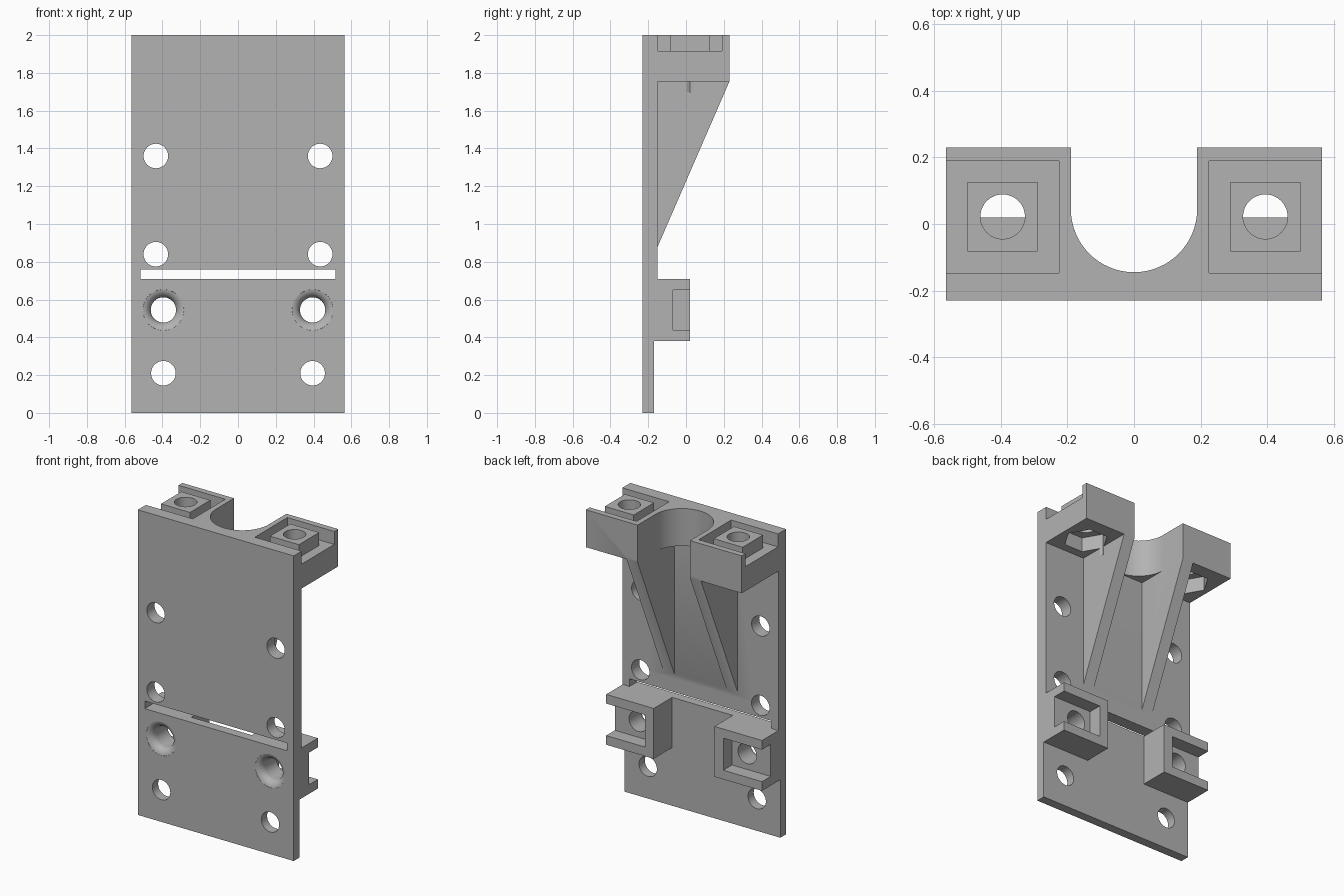
import bpy, bmesh, math
from mathutils import Vector

cube = bpy.data.objects.get("Cube")
if cube:
    bpy.data.objects.remove(cube, do_unlink=True)

grey = bpy.data.materials.new("plain grey")
grey.use_nodes = True
colour = (0.45, 0.45, 0.45, 1)
grey.diffuse_color = colour
grey.node_tree.nodes["Principled BSDF"].inputs["Base Color"].default_value = colour


def finish(name, bm):
    bmesh.ops.recalc_face_normals(bm, faces=bm.faces)
    mesh = bpy.data.meshes.new(name)
    bm.to_mesh(mesh)
    bm.free()
    mesh.materials.append(grey)
    ob = bpy.data.objects.new(name, mesh)
    bpy.context.collection.objects.link(ob)
    return ob


def prism(name, points, vec):
    bm = bmesh.new()
    face = bm.faces.new([bm.verts.new(p) for p in points])
    new = bmesh.ops.extrude_face_region(bm, geom=[face])["geom"]
    bmesh.ops.translate(bm, vec=vec, verts=[v for v in new if isinstance(v, bmesh.types.BMVert)])
    return finish(name, bm)


def side_prism(name, profile, x0, x1):
    return prism(name, [(x0, y, z) for y, z in profile], (x1 - x0, 0, 0))


def box(name, x, y, z):
    x, y = sorted(x), sorted(y)
    profile = [(y[0], z[0]), (y[1], z[0]), (y[1], z[1]), (y[0], z[1])]
    return side_prism(name, profile, x[0], x[1])


def lathe(name, centre, axis, rings, n=48):
    """Closed turned solid; rings are (position along axis, radius)."""
    bm = bmesh.new()
    loops = []
    for h, r in rings:
        loop = []
        for i in range(n):
            a = 2 * math.pi * i / n
            u, v = r * math.cos(a), r * math.sin(a)
            p = (u, h, v) if axis == "y" else (u, v, h)
            loop.append(bm.verts.new(Vector(centre) + Vector(p)))
        loops.append(loop)
    for a, b in zip(loops, loops[1:]):
        for i in range(n):
            j = (i + 1) % n
            bm.faces.new((a[i], a[j], b[j], b[i]))
    bm.faces.new(loops[0])
    bm.faces.new(loops[-1])
    return finish(name, bm)


def combine(target, tool, operation):
    mod = target.modifiers.new("combine", "BOOLEAN")
    mod.object, mod.operation, mod.solver = tool, operation, "EXACT"
    tool.hide_render = True
    graph = bpy.context.evaluated_depsgraph_get()
    mesh = bpy.data.meshes.new_from_object(target.evaluated_get(graph))
    target.modifiers.clear()
    target.data = mesh
    bpy.data.objects.remove(tool, do_unlink=True)


W, FRONT, BACK = 0.565, -0.23, 0.23
HOLE_X, HOLE_Y, BRACKET_Z, R = 0.395, 0.022, 0.545, 0.067

# Back plate with the overhanging top block
profile = [(FRONT, 0), (-0.17, 0), (-0.17, 0.71), (-0.15, 0.71), (-0.15, 1.755),
           (BACK, 1.755), (BACK, 2), (FRONT, 2)]
body = side_prism("mounting_plate", profile, -W, W)

# Round-bottomed channel through the top block
arc = [math.pi + math.pi * i / 32 for i in range(33)]
channel = [(0.19 * math.cos(a), 0.045 + 0.19 * math.sin(a), 1.7) for a in arc]
channel += [(0.19, 0.4, 1.7), (-0.19, 0.4, 1.7)]
combine(body, prism("channel", channel, (0, 0, 0.5)), "DIFFERENCE")

# Long slot across the plate
combine(body, box("slot", (-0.515, 0.515), (-0.4, 0), (0.71, 0.76)), "DIFFERENCE")

for s in (-1, 1):
    # Tapering rib under the block
    rib = [(-0.16, 0.857), (BACK, 1.755), (BACK, 1.77), (-0.16, 1.77)]
    combine(body, side_prism("rib", rib, s * 0.19, s * 0.27), "UNION")

    # Rear bracket with a pocket open to the back and the outside
    combine(body, box("bracket", (s * 0.22, s * W), (-0.2, 0.02), (0.38, 0.71)), "UNION")
    combine(body, box("bracket_pocket", (s * 0.285, s * 0.7), (-0.07, 0.1), (0.44, 0.65)),
            "DIFFERENCE")

    # Top pocket, the raised square in it, the nut recess and the bolt hole
    combine(body, box("top_pocket", (s * 0.225, s * 0.7), (-0.147, 0.19), (1.915, 2.1)),
            "DIFFERENCE")
    combine(body, box("raised_square", (s * 0.29, s * 0.5), (-0.083, 0.127), (1.9, 2)), "UNION")
    centre = (s * HOLE_X, HOLE_Y, 0)
    combine(body, lathe("nut_recess", centre, "z", [(1.7, 0.135), (1.85, 0.135)], 6),
            "DIFFERENCE")
    combine(body, lathe("bolt_hole", centre, "z", [(1.7, R), (2.1, R)]), "DIFFERENCE")

    # Plain screw holes through the plate
    for x, z in ((0.435, 1.36), (0.435, 0.84), (HOLE_X, 0.21)):
        combine(body, lathe("screw_hole", (s * x, 0, z), "y", [(-0.4, 0.065), (0, 0.065)]),
                "DIFFERENCE")

    # Bracket hole with a rounded flare at the front
    rings = [(0.1, R)]
    for i in range(9):
        a = math.radians(10 * i)
        rings.append((-0.18 - 0.05 * math.sin(a), R + 0.05 * (1 - math.cos(a))))
    rings.append((-0.26, R + 0.055))
    combine(body, lathe("flared_hole", (s * HOLE_X, 0, BRACKET_Z), "y", rings), "DIFFERENCE")

# Smooth the round surfaces, keep the flat faces and edges crisp
for poly in body.data.polygons:
    poly.use_smooth = max(abs(c) for c in poly.normal) < 0.9999
body.data.set_sharp_from_angle(angle=math.radians(30))
